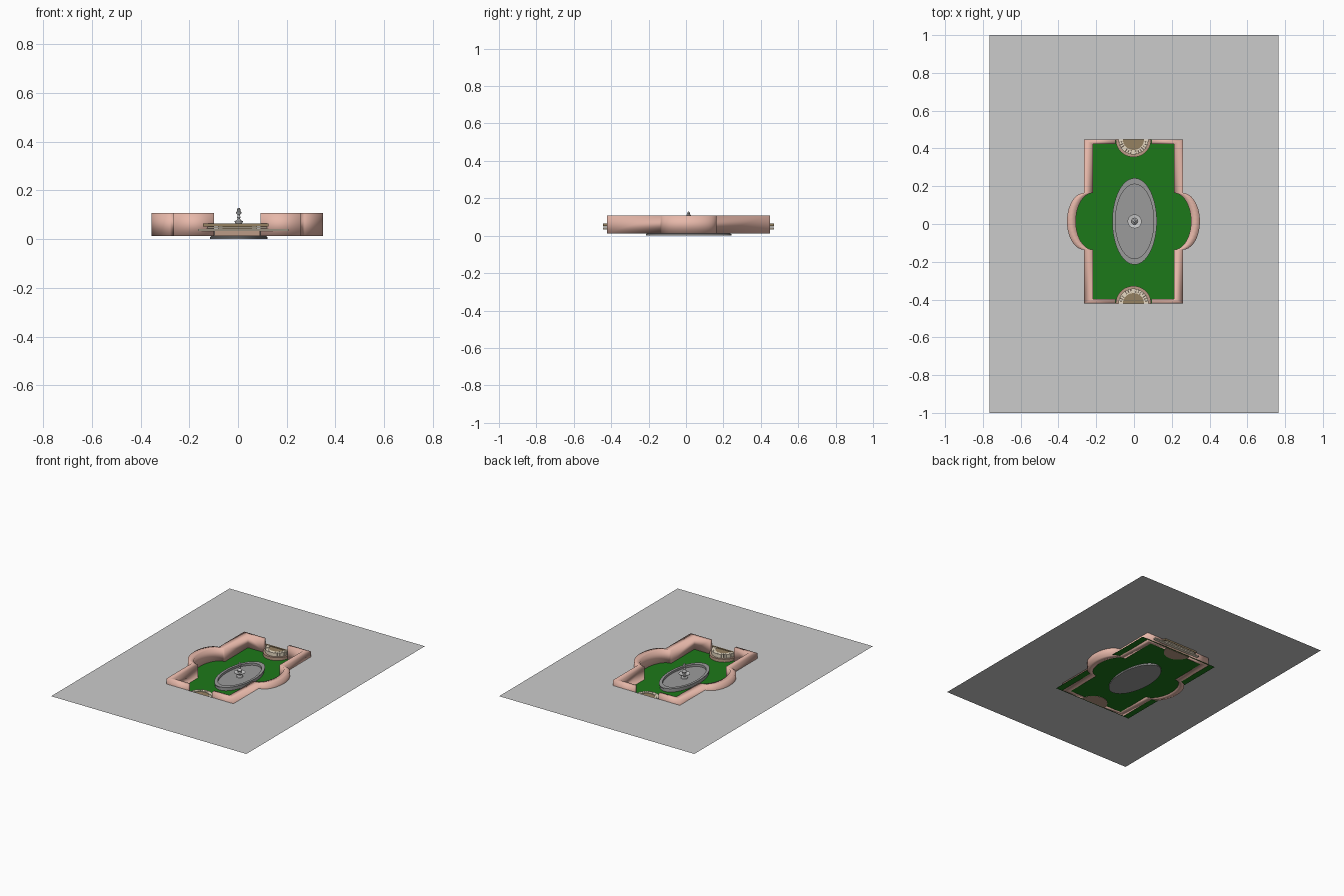
import bpy, bmesh, math
from math import sin, cos, pi

if "Cube" in bpy.data.objects:
    bpy.data.objects.remove(bpy.data.objects["Cube"])

CX, Y0, Y1 = -0.003, -0.422, 0.448      # sunken garden centre and ends
FX, FY = 0.003, 0.014                   # fountain centre
GROUND, FLOOR = 0.068, 0.015


def material(name, rgb):
    m = bpy.data.materials.new(name)
    m.diffuse_color = (*rgb, 1)
    m.use_nodes = True
    m.node_tree.nodes["Principled BSDF"].inputs["Base Color"].default_value = m.diffuse_color
    return m


PINK = material("pink_stone", (0.80, 0.48, 0.40))
GREEN = material("grass", (0.012, 0.19, 0.010))
CREAM = material("cream_stone", (0.80, 0.70, 0.54))
BROWN = material("brown_stone", (0.30, 0.22, 0.12))
ROSE = material("rose_stone", (0.50, 0.33, 0.24))
GREY = material("grey_stone", (0.33, 0.33, 0.33))
LIGHT = material("light_grey", (0.62, 0.62, 0.62))


def finish(name, bm, mat=None, smooth=None):
    bmesh.ops.recalc_face_normals(bm, faces=bm.faces)
    me = bpy.data.meshes.new(name)
    bm.to_mesh(me)
    bm.free()
    ob = bpy.data.objects.new(name, me)
    bpy.context.collection.objects.link(ob)
    if mat:
        me.materials.append(mat)
    if smooth is not None:
        bpy.ops.object.select_all(action='DESELECT')
        ob.select_set(True)
        bpy.context.view_layer.objects.active = ob
        bpy.ops.object.shade_smooth_by_angle(angle=math.radians(smooth))
    return ob


def half_outline(side, hx, inset, gap=0.095, n=20):
    """Half of the garden outline with its rounded bay, front gap to back gap."""
    ym, ry = 0.014, 0.15
    pts = [(gap, Y0 + inset), (hx, Y0 + inset)]
    for i in range(n + 1):
        a = -pi / 2 + pi * i / n
        pts.append((hx + 0.09 * cos(a), ym + ry * sin(a)))
    pts += [(hx, Y1 - inset), (gap, Y1 - inset)]
    return [(CX + side * x, y) for x, y in pts]


def lathe(name, profile, mat, n=48, sx=1, sy=1, smooth=35):
    bm = bmesh.new()
    rings = []
    for r, z in profile:
        if r == 0:
            rings.append([bm.verts.new((FX, FY, z))] * n)
        else:
            rings.append([bm.verts.new((FX + r * sx * cos(2 * pi * i / n),
                                        FY + r * sy * sin(2 * pi * i / n), z)) for i in range(n)])
    for a, b in zip(rings, rings[1:]):
        for i in range(n):
            j = (i + 1) % n
            bm.faces.new(list(dict.fromkeys((a[i], a[j], b[j], b[i]))))
    return finish(name, bm, mat, smooth)


def prism(bm, pts, z0, z1):
    lo = [bm.verts.new((x, y, z0)) for x, y in pts]
    hi = [bm.verts.new((x, y, z1)) for x, y in pts]
    bm.faces.new(lo)
    bm.faces.new(hi)
    for i in range(len(pts)):
        j = (i + 1) % len(pts)
        bm.faces.new((lo[i], lo[j], hi[j], hi[i]))


def box(name, x0, x1, y0, y1, z0, z1, mat):
    bm = bmesh.new()
    prism(bm, [(x0, y0), (x1, y0), (x1, y1), (x0, y1)], z0, z1)
    return finish(name, bm, mat)


# paving with a hole along the outside of the walls
bm = bmesh.new()
hole = half_outline(1, 0.262, 0) + half_outline(-1, 0.262, 0)[::-1]
edges = []
for loop in ([(-0.766, -1), (0.766, -1), (0.766, 1), (-0.766, 1)], hole):
    vs = [bm.verts.new((x, y, GROUND)) for x, y in loop]
    edges += [bm.edges.new((vs[i], vs[(i + 1) % len(vs)])) for i in range(len(vs))]
bmesh.ops.triangle_fill(bm, use_beauty=True, edges=edges)
bmesh.ops.dissolve_limit(bm, angle_limit=0.01, verts=bm.verts, edges=bm.edges)
finish("paving", bm)

# lawn
bm = bmesh.new()
bm.faces.new([bm.verts.new((x, y, FLOOR)) for x, y in
              ((-0.312, -0.43), (0.308, -0.43), (0.308, 0.455), (-0.312, 0.455))])
finish("lawn", bm, GREEN)

# retaining walls, left and right
for side, label in ((-1, "left"), (1, "right")):
    bm = bmesh.new()
    out, inn = half_outline(side, 0.262, 0), half_outline(side, 0.215, 0.025)
    rows = [[bm.verts.new((*p, z)) for p, z in
             ((o, 0.013), (o, 0.107), (i, 0.107), (i, 0.013))] for o, i in zip(out, inn)]
    for a, b in zip(rows, rows[1:]):
        for k in range(4):
            m = (k + 1) % 4
            bm.faces.new((a[k], a[m], b[m], b[k]))
    bm.faces.new(rows[0])
    bm.faces.new(rows[-1])
    wall = finish("wall_" + label, bm, PINK)
    wall.data.shade_smooth()


def sector(yc, d, r0, r1, a0, a1, n):
    """Ring sector (or half disc when r0 is 0) facing direction d along y."""
    ang = [a0 + (a1 - a0) * i / n for i in range(n + 1)]
    pts = [(CX + r1 * cos(a), yc + d * r1 * sin(a)) for a in ang]
    if r0:
        pts += [(CX + r0 * cos(a), yc + d * r0 * sin(a)) for a in reversed(ang)]
    return pts


# half-round stairs at both ends
for yc, d, label in ((Y0, 1, "front"), (Y1, -1, "back")):
    bm = bmesh.new()
    prism(bm, sector(yc, d, 0, 0.094, 0, pi, 24), 0.013, 0.036)
    finish("lower_step_" + label, bm, ROSE, 35)
    # ring of separate kerb stones
    bm = bmesh.new()
    count = 16
    for i in range(count):
        a = pi * i / count
        prism(bm, sector(yc, d, 0.056, 0.080, a + 0.008, a + pi / count - 0.008, 2), 0.036, 0.062)
    finish("kerb_stones_" + label, bm, CREAM)
    bm = bmesh.new()
    prism(bm, sector(yc, d, 0, 0.060, 0, pi, 24), 0.036, 0.058)
    finish("landing_" + label, bm, BROWN, 35)
    # slabs reaching under the paving
    ya, yb = sorted((yc - d * 0.022, yc))
    box("upper_slab_" + label, -0.143, 0.126, ya, yb, 0.053, 0.064, BROWN)
    box("middle_slab_" + label, -0.125, 0.118, ya, yb, 0.044, 0.050, CREAM)
    box("lower_slab_" + label, -0.165, 0.208, ya, yb, 0.033, 0.041, CREAM)

# oval basin: profile radius is a fraction of the oval
lathe("basin", [(0, 0), (1, 0), (1, 0.008), (0.97, 0.012), (0.97, 0.033), (1, 0.035),
                (1, 0.041), (0.86, 0.041), (0.86, 0.026), (0, 0.026)],
      GREY, n=64, sx=0.118, sy=0.229, smooth=30)

# fountain bowl, stem and finial
lathe("fountain", [(0, 0.026), (0.022, 0.026), (0.020, 0.032), (0.009, 0.036), (0.009, 0.042),
                   (0.026, 0.048), (0.037, 0.056), (0.037, 0.058), (0.030, 0.057), (0.012, 0.054),
                   (0.010, 0.062), (0.016, 0.068), (0.017, 0.074), (0.009, 0.078), (0.005, 0.084),
                   (0.008, 0.090), (0.005, 0.096), (0.005, 0.100), (0.011, 0.106), (0.012, 0.111),
                   (0.006, 0.115), (0.008, 0.121), (0.005, 0.127), (0, 0.129)],
      LIGHT, n=24, smooth=40)
